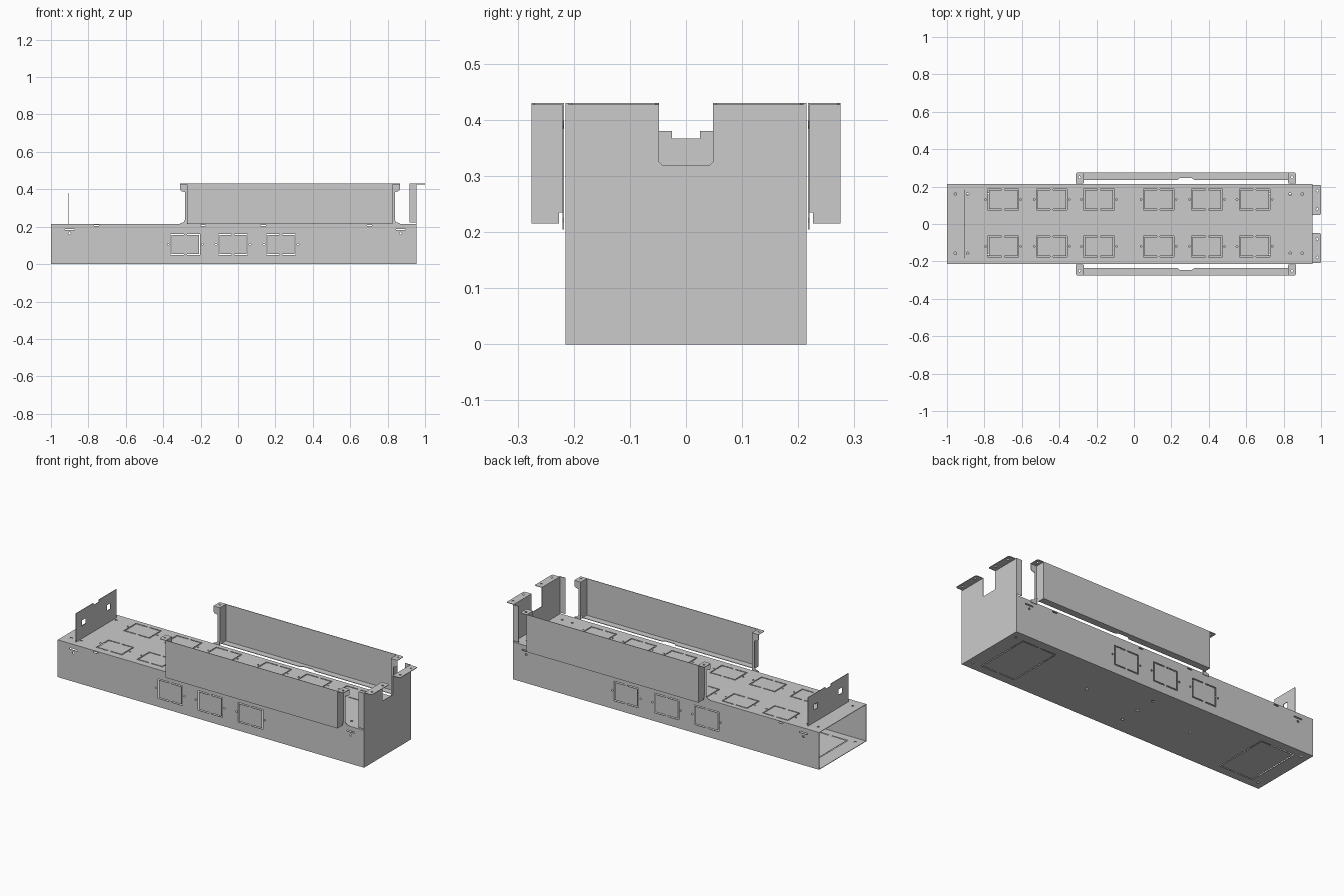
import bpy, bmesh, math
from mathutils import Matrix

if "Cube" in bpy.data.objects:
    bpy.data.objects.remove(bpy.data.objects["Cube"])

T = 0.003  # sheet thickness
AXES = {  # local u, v, normal for each sheet orientation
    'top':   ((1, 0, 0), (0, 1, 0), (0, 0, 1)),
    'front': ((1, 0, 0), (0, 0, 1), (0, -1, 0)),
    'end':   ((0, 1, 0), (0, 0, 1), (1, 0, 0)),
}


def sheet(name, plane, pos, outline, cuts=()):
    """Flat metal sheet from an outline with cut-outs, centred at pos on its normal."""
    cu = bpy.data.curves.new(name, 'CURVE')
    cu.dimensions = '2D'
    cu.fill_mode = 'BOTH'
    cu.extrude = T / 2
    for pts in [outline, *cuts]:
        sp = cu.splines.new('POLY')
        sp.points.add(len(pts) - 1)
        for p, (u, v) in zip(sp.points, pts):
            p.co = (u, v, 0, 1)
        sp.use_cyclic_u = True
    tmp = bpy.data.objects.new(name + "_curve", cu)
    bpy.context.collection.objects.link(tmp)
    bpy.context.view_layer.update()
    me = bpy.data.meshes.new_from_object(
        tmp.evaluated_get(bpy.context.evaluated_depsgraph_get()))
    bpy.data.objects.remove(tmp)
    u, v, n = AXES[plane]
    m = Matrix((u, v, n)).transposed().to_4x4()
    offset = {'top': (0, 0, pos), 'front': (0, pos, 0), 'end': (pos, 0, 0)}[plane]
    bm = bmesh.new()
    bm.from_mesh(me)
    bmesh.ops.remove_doubles(bm, verts=bm.verts, dist=1e-5)
    bm.transform(Matrix.Translation(offset) @ m)
    bmesh.ops.recalc_face_normals(bm, faces=bm.faces)
    bm.to_mesh(me)
    bm.free()
    for p in me.polygons:
        p.use_smooth = False
    me.name = name
    ob = bpy.data.objects.new(name, me)
    bpy.context.collection.objects.link(ob)
    return ob


def rect(x0, x1, y0, y1):
    return [(x0, y0), (x1, y0), (x1, y1), (x0, y1)]


def hole(x, y, r=0.007, n=12):
    return [(x + r * math.cos(2 * math.pi * i / n), y + r * math.sin(2 * math.pi * i / n))
            for i in range(n)]


def knockout(cx, cy, w, h, s=0.006, g=0.008):
    """Two C-shaped slits that leave a plate held by small bridges."""
    out = []
    for k in (-1, 1):
        a, b, c = cx + k * g, cx + k * w / 2, cx + k * (w / 2 - s)
        t, d = cy + h / 2, cy - h / 2
        out.append([(a, t), (b, t), (b, d), (a, d), (a, d + s), (c, d + s), (c, t - s), (a, t - s)])
    return out


def mirror_y(pts, s):
    return [(x, y * s) for x, y in pts]


X0, X1, Y, H, TOP = -1.0, 0.955, 0.215, 0.215, 0.43
corner_holes = [hole(x, y) for x in (-0.955, -0.89, 0.835, 0.90) for y in (-0.157, 0.16)]

# Trough lid with twelve knockouts
cuts = list(corner_holes)
for cx in (-0.70, -0.44, -0.187, 0.132, 0.39, 0.645):
    for cy in (-0.12, 0.131):
        cuts += knockout(cx, cy, 0.164, 0.113)
        cuts += [hole(cx + k * 0.094, cy, 0.005, 8) for k in (-1, 1)]
sheet("trough_lid", 'top', H - T / 2, rect(X0, X1, -Y, Y), cuts)

# Trough floor with two access knockouts and fixing holes
cuts = [hole(x, y) for x in (-0.96, 0.92) for y in (-0.17, 0.17)]
for cx in (-0.81, 0.76):
    cuts += knockout(cx, 0, 0.22, 0.33)
cuts += [hole(x, y, 0.009) for x, y in
         ((-0.37, 0), (-0.025, 0), (0.31, 0), (-0.025, 0.12), (-0.025, -0.12))]
sheet("trough_floor", 'top', T / 2, rect(X0, X1, -Y, Y), cuts)

# Trough side walls
for s, side in ((-1, "front"), (1, "back")):
    cuts = []
    for cx in (-0.282, -0.027, 0.23):
        cuts += knockout(cx, 0.105, 0.157, 0.113)
        cuts += [hole(cx + k * 0.091, 0.105, 0.005, 8) for k in (-1, 1)]
    cuts += [rect(x - 0.014, x + 0.014, 0.203, 0.209) for x in (-0.757, -0.187, 0.135, 0.703)]
    cuts += [rect(x - 0.025, x + 0.025, 0.182, 0.189) for x in (-0.90, 0.87)]
    cuts += [hole(x, 0.165, 0.006) for x in (-0.90, 0.87)]
    sheet(side + "_wall", 'front', s * (Y - T / 2), rect(X0, X1, T, H - T), cuts)

# End plate with its top notch
n = 0.048
sheet("end_plate", 'end', X1 - T / 2,
      [(-Y, 0), (Y, 0), (Y, TOP), (n, TOP), (n, 0.325), (n - 0.005, 0.32),
       (-n + 0.005, 0.32), (-n, 0.325), (-n, TOP), (-Y, TOP)])

# End plate return flanges and top ears
for s, side in ((-1, "front"), (1, "back")):
    sheet(side + "_end_return", 'front', s * (Y - T / 2), rect(0.918, X1, 0.222, TOP))
    ear = [(X1 - T, n), (0.994, n), (1.0, n + 0.006), (1.0, 0.203), (0.994, 0.209), (X1 - T, 0.209)]
    sheet(side + "_end_ear", 'top', TOP - T / 2, mirror_y(ear, s),
          [hole(0.98, s * y, 0.006) for y in (0.08, 0.178)])

# Upright bracket plate near the open end
sheet("upright_bracket", 'end', -0.906,
      [(-0.185, H), (0.185, H), (0.185, 0.38), (0.025, 0.38), (0.025, 0.367),
       (-0.025, 0.367), (-0.025, 0.38), (-0.185, 0.38)],
      [rect(y - 0.016, y + 0.016, 0.288, 0.32) for y in (-0.112, 0.112)])

# Raised side panels with floor flange, end webs, gussets and tabs
C, HALF, TAB, YO, YI = 0.2775, 0.5475, 0.5875, 0.275, 0.219
for s, side in ((-1, "front"), (1, "back")):
    sheet(side + "_panel", 'front', s * (YO - T / 2), rect(C - HALF, C + HALF, H, TOP))
    lip = [(C - HALF, YO - T), (C - HALF, 0.235), (C - 0.045, 0.235), (C - 0.03, 0.247),
           (C + 0.03, 0.247), (C + 0.045, 0.235), (C + HALF, 0.235), (C + HALF, YO - T)]
    sheet(side + "_panel_floor_flange", 'top', H + T / 2, mirror_y(lip, s))
    for k, end in ((-1, "left"), (1, "right")):
        tag = f"{side}_panel_{end}_"
        web = [(YO, H + 0.006), (YO - 0.006, H), (0.226, H), (0.226, 0.235),
               (YI, 0.235), (YI, TOP), (YO, TOP)]
        sheet(tag + "web", 'end', C + k * HALF, [(s * y, z) for y, z in web])
        gus = [(HALF, TOP), (TAB, TOP), (TAB, 0.398), (0.580, 0.39), (0.562, 0.385),
               (0.562, 0.235), (0.568, 0.224), (TAB, 0.218), (TAB, 0.205), (HALF, 0.205)]
        sheet(tag + "gusset", 'front', s * YI, [(C + k * x, z) for x, z in gus])
        tab = [(HALF, YI), (TAB, YI), (TAB, YO - 0.005), (TAB - 0.005, YO), (HALF, YO)]
        sheet(tag + "tab", 'top', TOP - T / 2, [(C + k * x, s * y) for x, y in tab],
              [hole(C + k * 0.568, s * 0.25, 0.006)])
